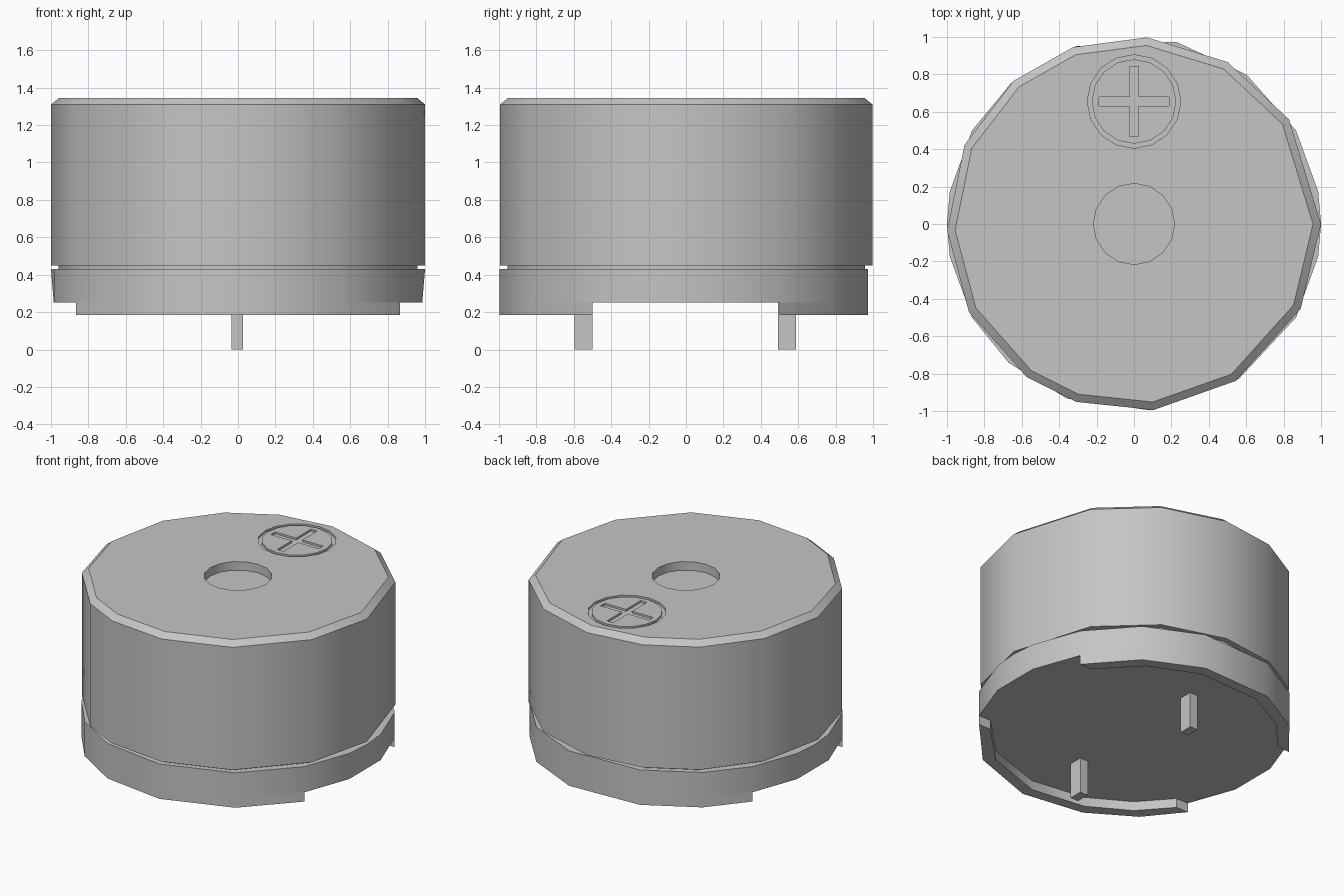
import bpy
import bmesh
from math import radians, sin, cos, asin, degrees

cube = bpy.data.objects.get("Cube")
if cube:
    bpy.data.objects.remove(cube, do_unlink=True)

grey = bpy.data.materials.new("plain grey")
grey.use_nodes = True
tone = (0.56, 0.56, 0.56, 1)
grey.diffuse_color = tone
grey.node_tree.nodes["Principled BSDF"].inputs["Base Color"].default_value = tone


def finish(bm, name):
    bmesh.ops.recalc_face_normals(bm, faces=bm.faces)
    mesh = bpy.data.meshes.new(name)
    bm.to_mesh(mesh)
    bm.free()
    mesh.materials.append(grey)
    obj = bpy.data.objects.new(name, mesh)
    bpy.context.collection.objects.link(obj)
    return obj


def circle(r, angles, centre=(0, 0)):
    return [(centre[0] + r * cos(radians(a)), centre[1] + r * sin(radians(a))) for a in angles]


def even(sides):
    return [360 * i / sides for i in range(sides)]


def loft(name, levels, tube=False):
    """Join equal-sized outlines given as (points, z); tube closes the loop instead of capping."""
    bm = bmesh.new()
    rings = [[bm.verts.new((x, y, z)) for x, y in pts] for pts, z in levels]
    pairs = list(zip(rings, rings[1:]))
    if tube:
        pairs.append((rings[-1], rings[0]))
    else:
        bm.faces.new(rings[0])
        bm.faces.new(rings[-1])
    n = len(rings[0])
    for low, high in pairs:
        for i in range(n):
            j = (i + 1) % n
            bm.faces.new((low[i], low[j], high[j], high[i]))
    return finish(bm, name)


def select_only(obj):
    bpy.ops.object.select_all(action="DESELECT")
    obj.select_set(True)
    bpy.context.view_layer.objects.active = obj


def carve(target, cutter):
    mod = target.modifiers.new("carve", "BOOLEAN")
    mod.operation = "DIFFERENCE"
    mod.solver = "EXACT"
    mod.object = cutter
    select_only(target)
    bpy.ops.object.modifier_apply(modifier=mod.name)
    bpy.data.objects.remove(cutter, do_unlink=True)


# Upper shell: uneven upright facets with a chamfered top edge
top = 1.345
facets = [0, 34, 60, 86, 109, 130, 155, 182, 208, 235, 252, 276, 303, 333]
shell = loft("upper_shell", [
    (circle(1, facets), 0.45),
    (circle(1, facets), 1.31),
    (circle(0.957, facets), top)])

# Sound hole in the middle of the top
hole = circle(0.217, even(16))
carve(shell, loft("hole_cutter", [(hole, top - 0.06), (hole, top + 0.1)]))

# Polarity mark: ring groove and plus-shaped groove
mark = (0, 0.655)
floor, over = top - 0.014, top + 0.1
outer, inner = circle(0.25, even(16), mark), circle(0.226, even(16), mark)
carve(shell, loft("ring_cutter", [(outer, floor), (outer, over), (inner, over), (inner, floor)], tube=True))
a, b = 0.187, 0.024
plus = []
for quarter in range(4):
    c, s = round(cos(radians(90 * quarter))), round(sin(radians(90 * quarter)))
    for x, y in ((a, -b), (a, b), (b, b)):
        plus.append((mark[0] + c * x - s * y, mark[1] + s * x + c * y))
carve(shell, loft("plus_cutter", [(plus, floor), (plus, over)]))

# Recessed neck between shell and base
neck_ring = circle(0.96, facets)
neck = loft("neck", [(neck_ring, 0.41), (neck_ring, 0.47)])

# Base disc, its lower edge slightly flattened at both sides
back = [30, 53, 77, 108, 131, 150]
front = [210, 228, 249, 275, 304, 330]
base_top = circle(1, [0, 10] + back + [170, 180, 190] + front + [350])
base_low = [(max(-0.985, min(0.985, x)), y) for x, y in base_top]
base = loft("base", [(base_low, 0.25), (base_top, 0.43)])

# Two raised rim arcs under the base, front and back
parts = [shell, neck, base]
start = degrees(asin(0.5 / 0.92))
for name, angles, offset in (("back_rim", back, 0), ("front_rim", front, 180)):
    # inner angles are spread so that the arc ends are cut straight
    spread = [offset + 90 + (a - offset - 90) * (90 - start) / 60 for a in angles]
    pts = circle(1, angles) + circle(0.92, reversed(spread))
    parts.append(loft(name, [(pts, 0.185), (pts, 0.25)]))

# Contact pins
for name, y in (("front_pin", -0.547), ("back_pin", 0.54)):
    pts = [(-0.035, y - 0.048), (0.027, y - 0.048), (0.027, y + 0.048), (-0.035, y + 0.048)]
    parts.append(loft(name, [(pts, 0), (pts, 0.27)]))

for part in parts:
    select_only(part)
    bpy.ops.object.shade_smooth_by_angle(angle=radians(36))
